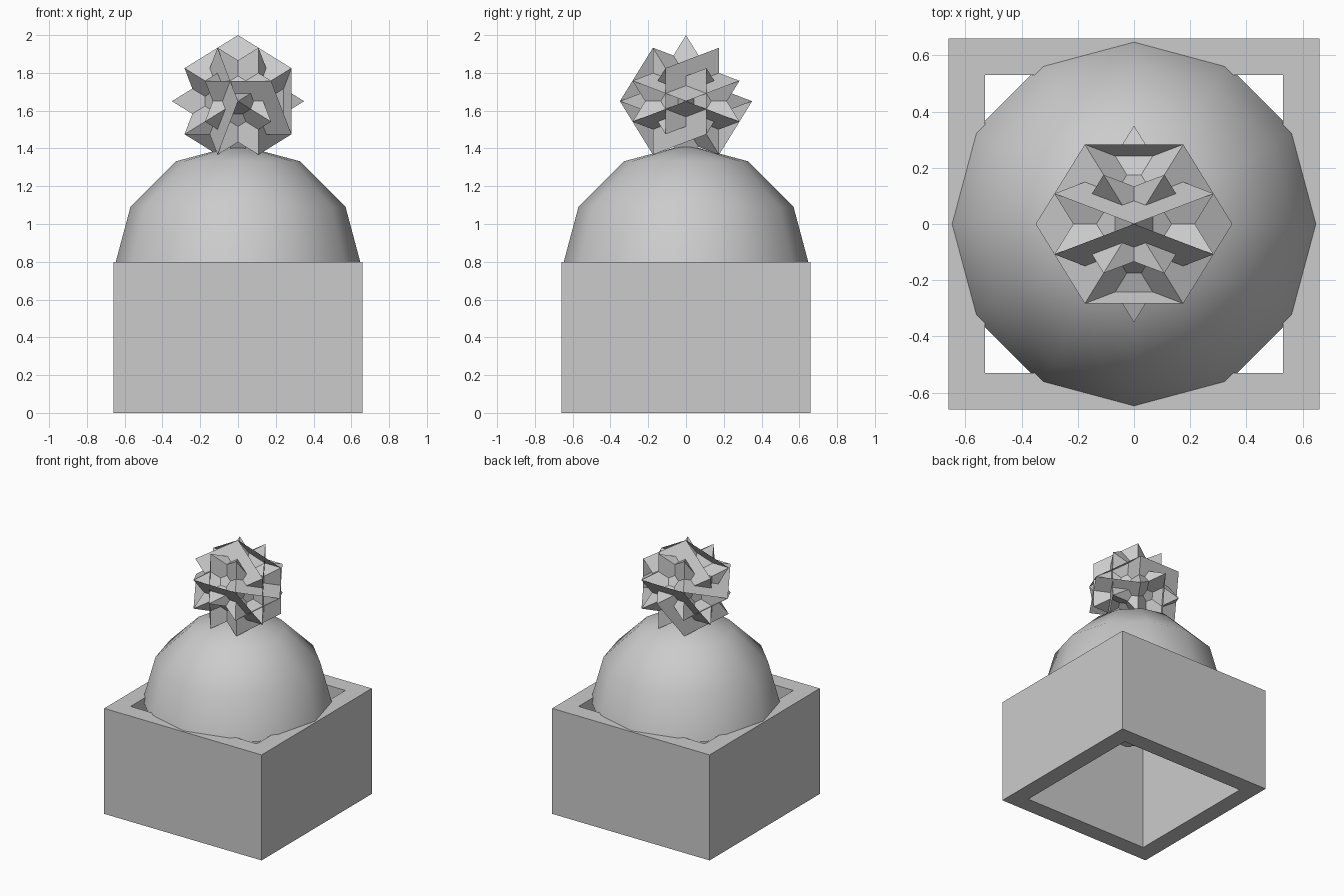
import bpy, bmesh, math
from itertools import combinations, product
from mathutils import Vector

if "Cube" in bpy.data.objects:
    bpy.data.objects.remove(bpy.data.objects["Cube"])


def finish(bm, name, loc=(0, 0, 0)):
    me = bpy.data.meshes.new(name)
    bm.to_mesh(me)
    bm.free()
    ob = bpy.data.objects.new(name, me)
    ob.location = loc
    bpy.context.collection.objects.link(ob)
    return ob


# square tube base, open at top and bottom
bm = bmesh.new()
corners = ((-1, -1), (1, -1), (1, 1), (-1, 1))
rings = [[bm.verts.new((x * r, y * r, z)) for x, y in corners]
         for r, z in ((0.66, 0), (0.66, 0.8), (0.53, 0.8), (0.53, 0))]
for k in range(4):
    a, b = rings[k], rings[(k + 1) % 4]
    for i in range(4):
        j = (i + 1) % 4
        bm.faces.new((a[i], a[j], b[j], b[i]))
finish(bm, "base_box")

# smooth twelve-sided half sphere with a flat underside
bm = bmesh.new()
bmesh.ops.create_uvsphere(bm, u_segments=12, v_segments=6, radius=0.657)
bmesh.ops.delete(bm, geom=[v for v in bm.verts if v.co.z < -0.01], context='VERTS')
bmesh.ops.holes_fill(bm, edges=[e for e in bm.edges if e.is_boundary], sides=0)
bmesh.ops.recalc_face_normals(bm, faces=bm.faces)
dome = finish(bm, "dome", (0, 0, 0.763))
bpy.context.view_layer.objects.active = dome
dome.select_set(True)
bpy.ops.object.shade_smooth_by_angle(angle=math.radians(45))

# star ball: great icosidodecahedron points, triangles and split star faces
P = (1 + 5 ** 0.5) / 2
pts = []
for s in (1, -1):
    pts += [Vector((s, 0, 0)), Vector((0, s, 0)), Vector((0, 0, s))]
for sx, sy, sz in product((1, -1), repeat=3):
    c = (sx * P / 2, sy / P / 2, sz / 2)
    pts += [Vector((c[i], c[(i + 1) % 3], c[(i + 2) % 3])) for i in range(3)]

R = 0.35
bm = bmesh.new()
bv = [bm.verts.new(p * R) for p in pts]

# inner triangles
d = -1 / P / 2
for t in combinations(range(30), 3):
    if all(abs(pts[i].dot(pts[j]) - d) < 0.01 for i, j in combinations(t, 2)):
        a, b, c = (pts[i] for i in t)
        if (b - a).cross(c - a).dot(a + b + c) < 0:
            t = t[::-1]
        bm.faces.new([bv[i] for i in t])

# star faces: plane direction and the corner its three triangles fan from
stars = [
    ((0, 1, 1), (0, 0, 1)), ((0, -1, 1), (0, 0, 1)),
    ((0, -1, -1), (.5, -.81, .31)), ((0, 1, -1), (-.5, .81, .31)),
    ((1, 0, 1), (1, 0, 0)), ((1, 0, -1), (1, 0, 0)),
    ((-1, 0, 1), (-1, 0, 0)), ((-1, 0, -1), (-1, 0, 0)),
    ((1, 1, 0), (.81, -.31, .5)), ((1, -1, 0), (.81, .31, -.5)),
    ((-1, -1, 0), (0, -1, 0)), ((-1, 1, 0), (-.31, .5, -.81)),
]
for s, apex in stars:
    z = s.index(0)
    n = [0, 0, 0]
    n[(z + 1) % 3] = s[(z + 1) % 3] * P
    n[(z + 2) % 3] = s[(z + 2) % 3]
    n = Vector(n).normalized()
    u = Vector(apex)
    u = (u - n * u.dot(n)).normalized()
    w = n.cross(u)
    ring = [i for i in range(30) if abs(pts[i].dot(n) - 0.5257) < 0.01]
    ring.sort(key=lambda i: (math.atan2(pts[i].dot(w), pts[i].dot(u)) + 0.1) % math.tau)
    for f in ((4, 0, 1), (0, 2, 4), (0, 1, 3)):
        bm.faces.new([bv[ring[k]] for k in f])
finish(bm, "star_ball", (0, 0, 1.65))
